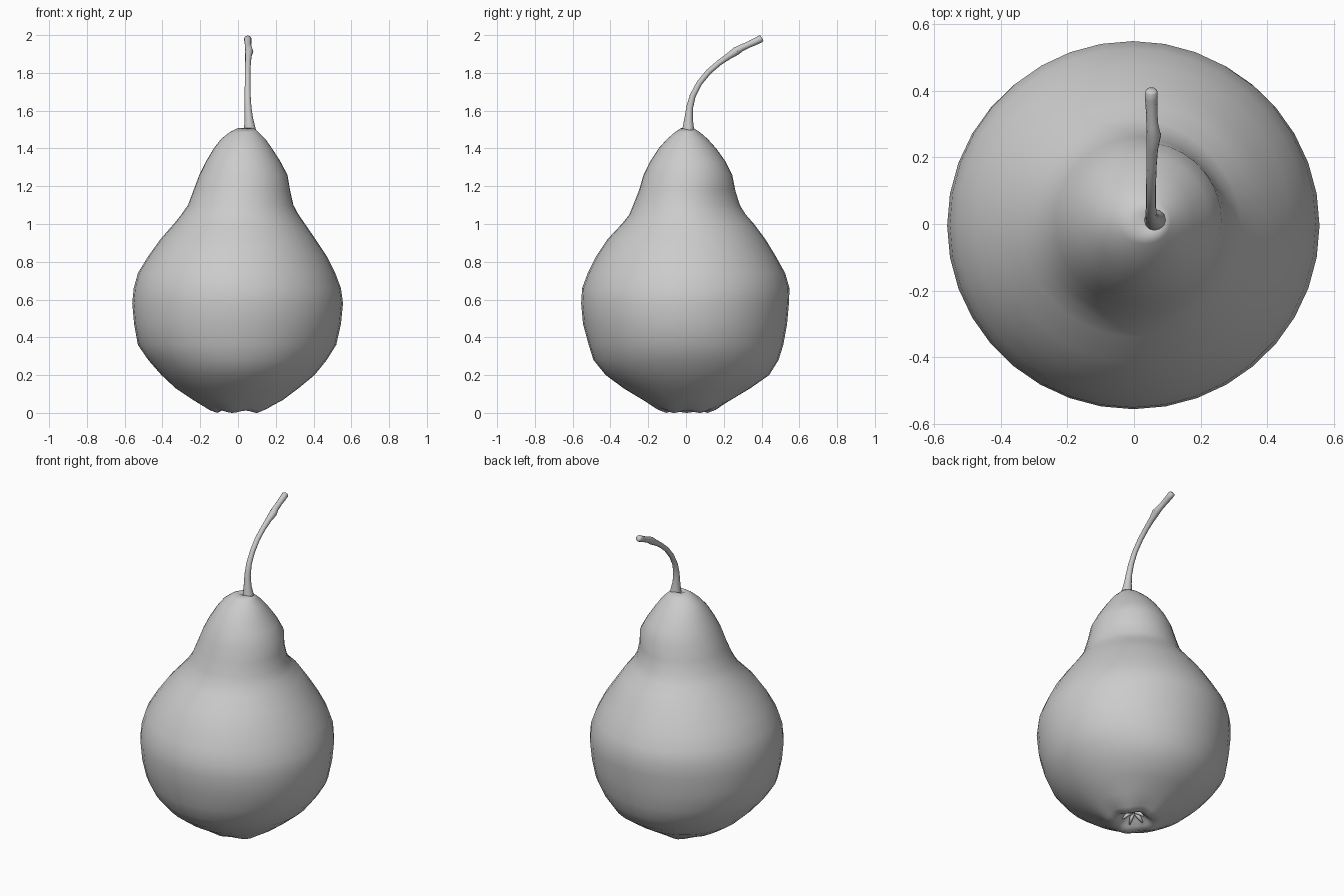
import bpy, bmesh, math
from mathutils import Vector

grey = bpy.data.materials.new("plain_grey")
grey.diffuse_color = (0.6, 0.6, 0.6, 1)


def loft(name, rings):
    """Skin equal-length rings of points, closing both ends with a fan."""
    bm = bmesh.new()
    rows = [[bm.verts.new(p) for p in ring] for ring in rings]
    n = len(rows[0])
    for a, b in zip(rows, rows[1:]):
        for i in range(n):
            j = (i + 1) % n
            bm.faces.new((a[i], a[j], b[j], b[i]))
    for row in (rows[0], rows[-1]):
        c = bm.verts.new(sum((v.co for v in row), Vector()) / n)
        for i in range(n):
            bm.faces.new((row[i], row[(i + 1) % n], c))
    bmesh.ops.recalc_face_normals(bm, faces=bm.faces)
    for f in bm.faces:
        f.smooth = True
    mesh = bpy.data.meshes.new(name)
    bm.to_mesh(mesh)
    bm.free()
    mesh.materials.append(grey)
    ob = bpy.data.objects.new(name, mesh)
    bpy.context.collection.objects.link(ob)
    return ob


# Pear body: height, x min, x max, y min, y max; starts inside the bottom dimple
profile = [
    (0.070, -0.02, 0.03, -0.02, 0.03),
    (0.050, -0.05, 0.06, -0.05, 0.06),
    (0.015, -0.08, 0.09, -0.08, 0.09),
    (0.000, -0.11, 0.12, -0.11, 0.12),
    (0.015, -0.15, 0.16, -0.15, 0.16),
    (0.070, -0.24, 0.24, -0.23, 0.24),
    (0.130, -0.33, 0.32, -0.33, 0.34),
    (0.200, -0.405, 0.405, -0.425, 0.44),
    (0.280, -0.475, 0.47, -0.49, 0.49),
    (0.360, -0.53, 0.52, -0.515, 0.515),
    (0.470, -0.55, 0.545, -0.545, 0.535),
    (0.580, -0.56, 0.556, -0.555, 0.545),
    (0.660, -0.552, 0.545, -0.55, 0.548),
    (0.740, -0.53, 0.515, -0.52, 0.525),
    (0.830, -0.475, 0.47, -0.475, 0.475),
    (0.920, -0.41, 0.41, -0.415, 0.42),
    (1.000, -0.34, 0.355, -0.34, 0.36),
    (1.050, -0.30, 0.322, -0.30, 0.318),
    (1.100, -0.265, 0.295, -0.28, 0.287),
    (1.180, -0.235, 0.277, -0.248, 0.262),
    (1.260, -0.205, 0.262, -0.225, 0.245),
    (1.330, -0.170, 0.225, -0.19, 0.21),
    (1.400, -0.128, 0.18, -0.145, 0.16),
    (1.450, -0.09, 0.145, -0.10, 0.115),
    (1.485, -0.045, 0.11, -0.06, 0.075),
    (1.508, 0.00, 0.085, -0.025, 0.04),
    (1.490, 0.04, 0.07, -0.01, 0.02),
]
SIDES = 36
rings = []
for k, (z, x0, x1, y0, y1) in enumerate(profile):
    ring = []
    for i in range(SIDES):
        a = 2 * math.pi * i / SIDES
        # puckered lobes around the blossom end
        lift = (0.012 if 1 < k < 5 else 0) * (1 + math.cos(5 * a)) / 2
        # slightly pinched neck crease on the back right
        pinch = 1
        if 1.04 < z < 1.2:
            pinch -= 0.05 * max(0, math.cos(a - math.pi / 4)) ** 6
        ring.append(((x0 + x1) / 2 + (x1 - x0) / 2 * math.cos(a) * pinch,
                     (y0 + y1) / 2 + (y1 - y0) / 2 * math.sin(a) * pinch, z + lift))
    rings.append(ring)
loft("pear_body", rings)


def tube(name, path, sides=12):
    """Sweep a circle along (x, y, z, radius) points."""
    pts = [Vector(p[:3]) for p in path]
    rings = []
    for i, p in enumerate(pts):
        t = (pts[min(i + 1, len(pts) - 1)] - pts[max(i - 1, 0)]).normalized()
        u = (Vector((1, 0, 0)) - t * t.x).normalized()
        v = t.cross(u)
        r = path[i][3]
        rings.append([p + u * r * math.cos(2 * math.pi * s / sides)
                      + v * r * math.sin(2 * math.pi * s / sides) for s in range(sides)])
    return loft(name, rings)


# Curved stem with a flared foot, a node and a thick tip
tube("stem", [
    (0.065, 0.012, 1.47, 0.036), (0.062, 0.012, 1.51, 0.030),
    (0.057, 0.014, 1.56, 0.022), (0.053, 0.020, 1.62, 0.018),
    (0.051, 0.036, 1.68, 0.016), (0.051, 0.070, 1.745, 0.015),
    (0.051, 0.120, 1.806, 0.015), (0.053, 0.175, 1.853, 0.015),
    (0.055, 0.225, 1.888, 0.017), (0.059, 0.265, 1.915, 0.022),
    (0.055, 0.295, 1.933, 0.018), (0.053, 0.335, 1.951, 0.017),
    (0.052, 0.375, 1.970, 0.019), (0.052, 0.396, 1.981, 0.019),
    (0.052, 0.402, 1.985, 0.014)])
# Small bud on the stem
tube("stem_bud", [(0.060, 0.255, 1.905, 0.013), (0.072, 0.268, 1.910, 0.010),
                  (0.078, 0.274, 1.912, 0.004)], 8)

# Dried sepals in the bottom dimple
for i in range(5):
    a = 2 * math.pi * (i + 0.5) / 5
    path = [(0.005 + r * math.cos(a), 0.005 + r * math.sin(a), z, w)
            for r, z, w in ((0.01, 0.065, 0.008), (0.04, 0.05, 0.012), (0.065, 0.025, 0.004))]
    tube("sepal_%d" % (i + 1), path, 6)
